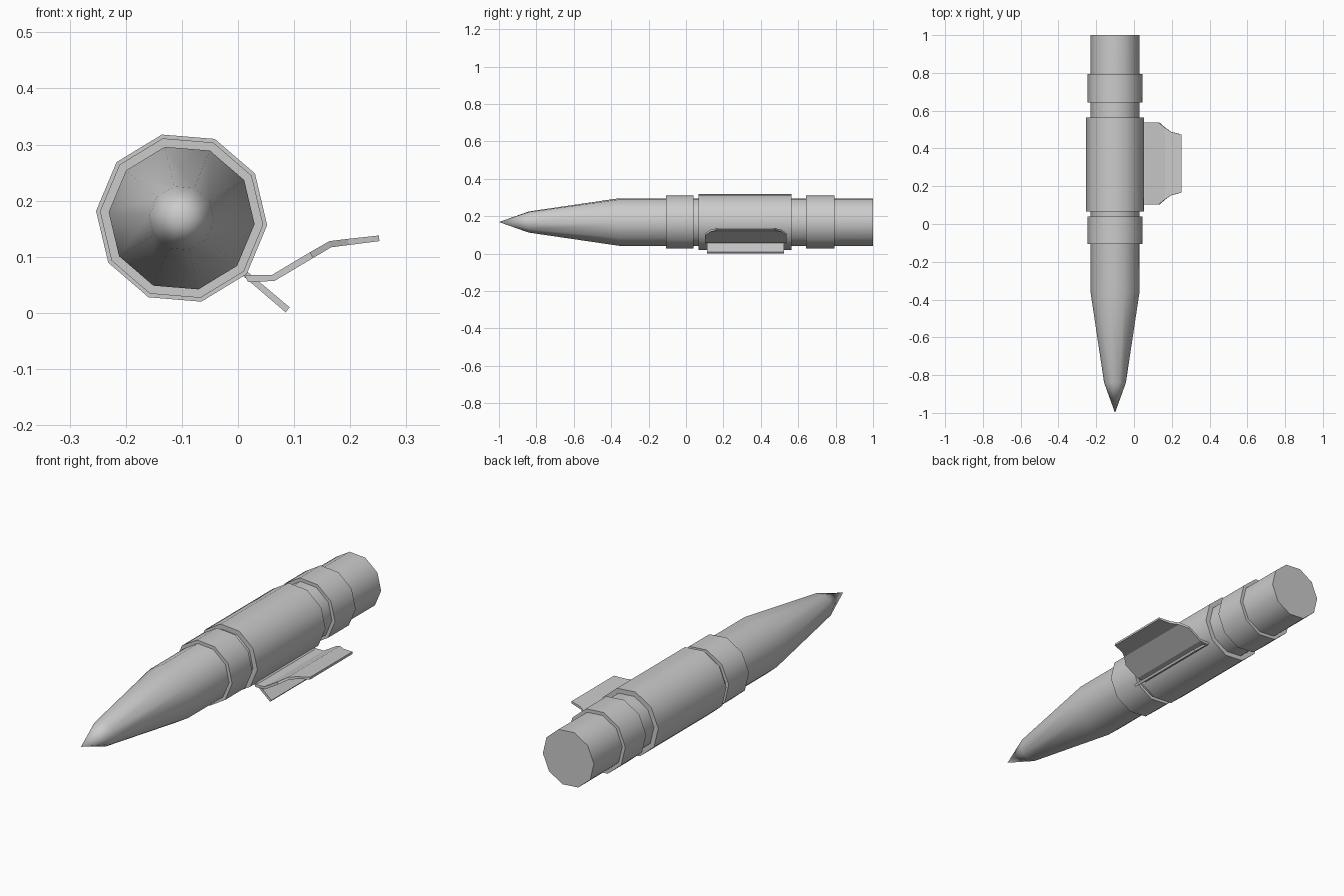
import bpy, bmesh, math

if "Cube" in bpy.data.objects:
    bpy.data.objects.remove(bpy.data.objects["Cube"])

CX, CZ = -0.1005, 0.169      # body axis
SIDES, TURN = 10, math.radians(-4.7)


def finish(name, bm, smooth=None):
    bmesh.ops.recalc_face_normals(bm, faces=bm.faces)
    mesh = bpy.data.meshes.new(name)
    bm.to_mesh(mesh)
    bm.free()
    obj = bpy.data.objects.new(name, mesh)
    bpy.context.collection.objects.link(obj)
    if smooth:
        bpy.ops.object.select_all(action='DESELECT')
        obj.select_set(True)
        bpy.context.view_layer.objects.active = obj
        bpy.ops.object.shade_smooth_by_angle(angle=math.radians(smooth))
    return obj


def lathe(name, profile):
    """Ten-sided solid along y from (y, radius) pairs; radius 0 makes a point."""
    bm = bmesh.new()
    rings = []
    for y, r in profile:
        count = SIDES if r else 1
        rings.append([bm.verts.new((CX + r * math.cos(TURN + math.tau * i / SIDES), y,
                                    CZ + r * math.sin(TURN + math.tau * i / SIDES)))
                      for i in range(count)])
    for a, b in zip(rings, rings[1:]):
        for i in range(SIDES):
            j = (i + 1) % SIDES
            if len(a) == 1:
                bm.faces.new((a[0], b[i], b[j]))
            else:
                bm.faces.new((a[i], b[i], b[j], a[j]))
    for ring in (rings[0], rings[-1]):
        if len(ring) > 1:
            bm.faces.new(ring)
    return finish(name, bm, 40)


def plate(name, stations, mid_y):
    """Bent sheet from stations of (low point, high point, half width along y)."""
    bm = bmesh.new()
    loops = []
    for (xl, zl), (xh, zh), w in stations:
        loops.append([bm.verts.new(p) for p in (
            (xl, mid_y - w, zl), (xl, mid_y + w, zl),
            (xh, mid_y + w, zh), (xh, mid_y - w, zh))])
    for a, b in zip(loops, loops[1:]):
        for i in range(4):
            j = (i + 1) % 4
            bm.faces.new((a[i], a[j], b[j], b[i]))
    bm.faces.new(loops[0])
    bm.faces.new(loops[-1])
    return finish(name, bm)


# Barrel with tapered nose and pointed tip
lathe("body", [(-1, 0), (-0.84, 0.058), (-0.358, 0.1305), (1, 0.1305)])

# Raised bands and the thicker sleeve
for name, y0, y1, r in (("front_band", -0.107, 0.04, 0.146),
                        ("middle_sleeve", 0.067, 0.563, 0.153),
                        ("rear_band", 0.642, 0.793, 0.146)):
    lathe(name, [(y0, r), (y1, r)])

# Upper wing plate, narrowing toward its outer edge
plate("upper_plate", [
    ((0.018, 0.055), (0.011, 0.068), 0.218),
    ((0.065, 0.057), (0.061, 0.068), 0.218),
    ((0.134, 0.098), (0.128, 0.108), 0.218),
    ((0.166, 0.117), (0.163, 0.128), 0.19),
    ((0.197, 0.121), (0.196, 0.132), 0.168),
    ((0.252, 0.128), (0.251, 0.138), 0.154)], 0.32)

# Lower plate angled down and out
plate("lower_plate", [
    ((0.009, 0.066), (0.016, 0.074), 0.206),
    ((0.085, 0.001), (0.092, 0.010), 0.206)], 0.318)
